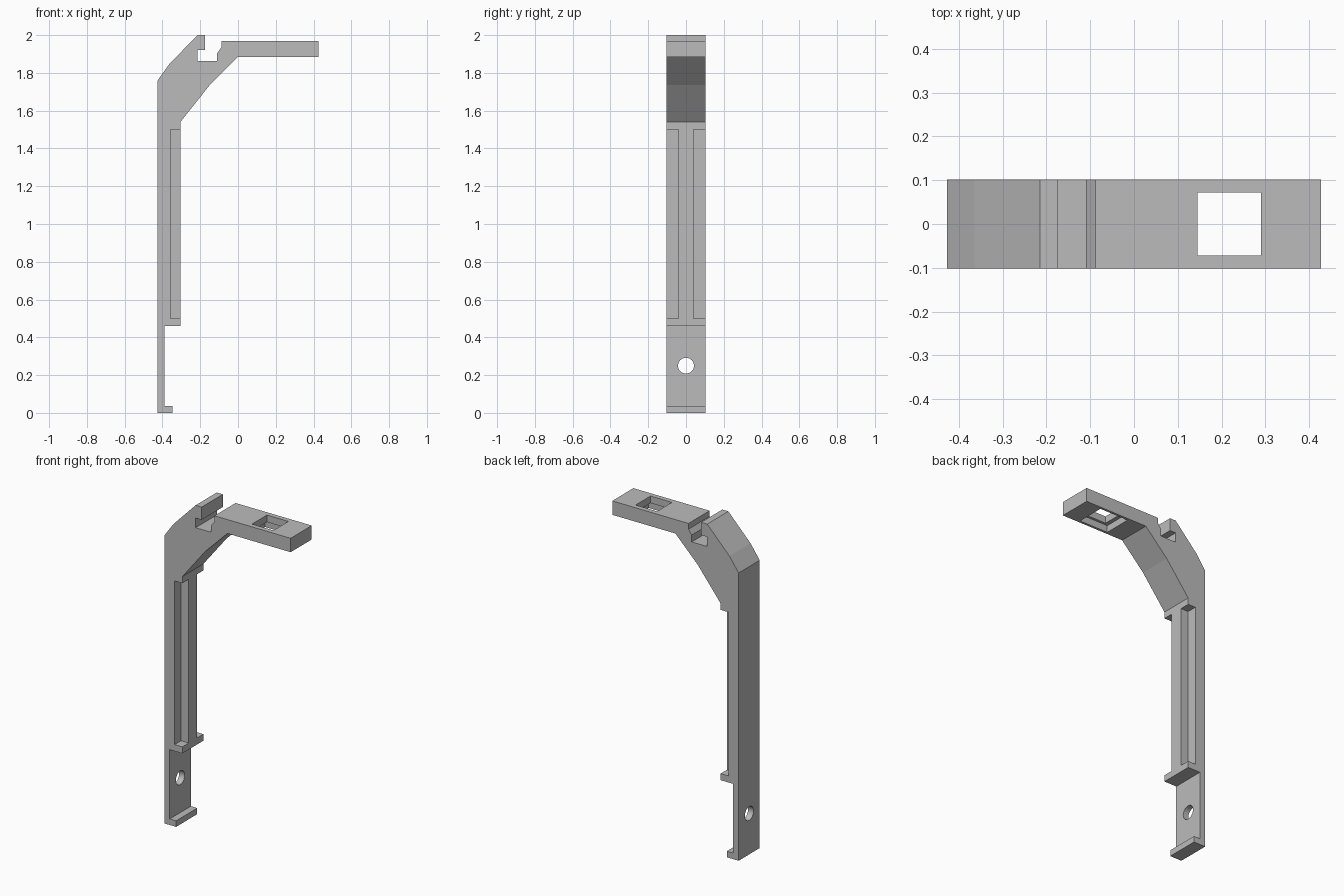
import bpy
import bmesh
from math import pi
from mathutils import Matrix

cube = bpy.data.objects.get("Cube")
if cube:
    bpy.data.objects.remove(cube, do_unlink=True)

grey = bpy.data.materials.new("plain grey")
grey.use_nodes = True
colour = (0.5, 0.5, 0.5, 1)
grey.diffuse_color = colour
grey.node_tree.nodes["Principled BSDF"].inputs["Base Color"].default_value = colour

HALF = 0.102  # half the width of the bracket


def add_object(name, bm):
    bmesh.ops.recalc_face_normals(bm, faces=bm.faces)
    mesh = bpy.data.meshes.new(name)
    bm.to_mesh(mesh)
    bm.free()
    obj = bpy.data.objects.new(name, mesh)
    bpy.context.collection.objects.link(obj)
    mesh.materials.append(grey)
    return obj


def cut(target, name, bm):
    cutter = add_object(name, bm)
    cutter.hide_render = True
    mod = target.modifiers.new(name, "BOOLEAN")
    mod.operation = "DIFFERENCE"
    mod.solver = "EXACT"
    mod.object = cutter
    bpy.context.view_layer.objects.active = target
    bpy.ops.object.modifier_apply(modifier=name)
    bpy.data.objects.remove(cutter, do_unlink=True)


def box(x0, x1, y0, y1, z0, z1):
    bm = bmesh.new()
    bmesh.ops.create_cube(bm, size=1)
    bmesh.ops.scale(bm, vec=(x1 - x0, y1 - y0, z1 - z0), verts=bm.verts)
    bmesh.ops.translate(bm, vec=((x0 + x1) / 2, (y0 + y1) / 2, (z0 + z1) / 2), verts=bm.verts)
    return bm


# Bracket outline: foot lip, post, gusset, arm, hooked notch, sloping back
profile = [
    (-0.427, 0), (-0.347, 0), (-0.347, 0.037), (-0.39, 0.037), (-0.39, 0.46),
    (-0.305, 0.46), (-0.305, 1.54), (-0.15, 1.735), (0, 1.885), (0.427, 1.885),
    (0.427, 1.97), (-0.088, 1.97), (-0.088, 1.935), (-0.11, 1.905), (-0.11, 1.863),
    (-0.215, 1.863), (-0.215, 1.922), (-0.174, 1.922), (-0.174, 2), (-0.215, 2),
    (-0.365, 1.845), (-0.427, 1.758),
]
bm = bmesh.new()
face = bm.faces.new([bm.verts.new((x, -HALF, z)) for x, z in profile])
extruded = bmesh.ops.extrude_face_region(bm, geom=[face])["geom"]
bmesh.ops.translate(bm, vec=(0, 2 * HALF, 0),
                    verts=[v for v in extruded if isinstance(v, bmesh.types.BMVert)])
bracket = add_object("bracket", bm)

# Recesses on both sides of the central rib
for side, y0, y1 in (("front", -0.2, -0.04), ("back", 0.04, 0.2)):
    cut(bracket, side + "_rib_recess", box(-0.357, -0.2, y0, y1, 0.5, 1.5))

# Square window in the arm with a wider pocket underneath
cut(bracket, "arm_window", box(0.145, 0.29, -0.072, 0.072, 1.8, 2.1))
cut(bracket, "arm_pocket", box(0.12, 0.315, -0.087, 0.087, 1.8, 1.927))

# Round screw hole through the foot
bm = bmesh.new()
bmesh.ops.create_cone(bm, cap_ends=True, segments=32, radius1=0.042, radius2=0.042, depth=0.3,
                      matrix=Matrix.Translation((-0.4, 0, 0.25)) @ Matrix.Rotation(pi / 2, 4, "Y"))
cut(bracket, "screw_hole", bm)

# Smooth only the round hole
bpy.ops.object.select_all(action="DESELECT")
bracket.select_set(True)
bpy.context.view_layer.objects.active = bracket
bpy.ops.object.shade_smooth_by_angle(angle=pi / 9)
for poly in bracket.data.polygons:
    if poly.center.z > 0.3:
        poly.use_smooth = False
